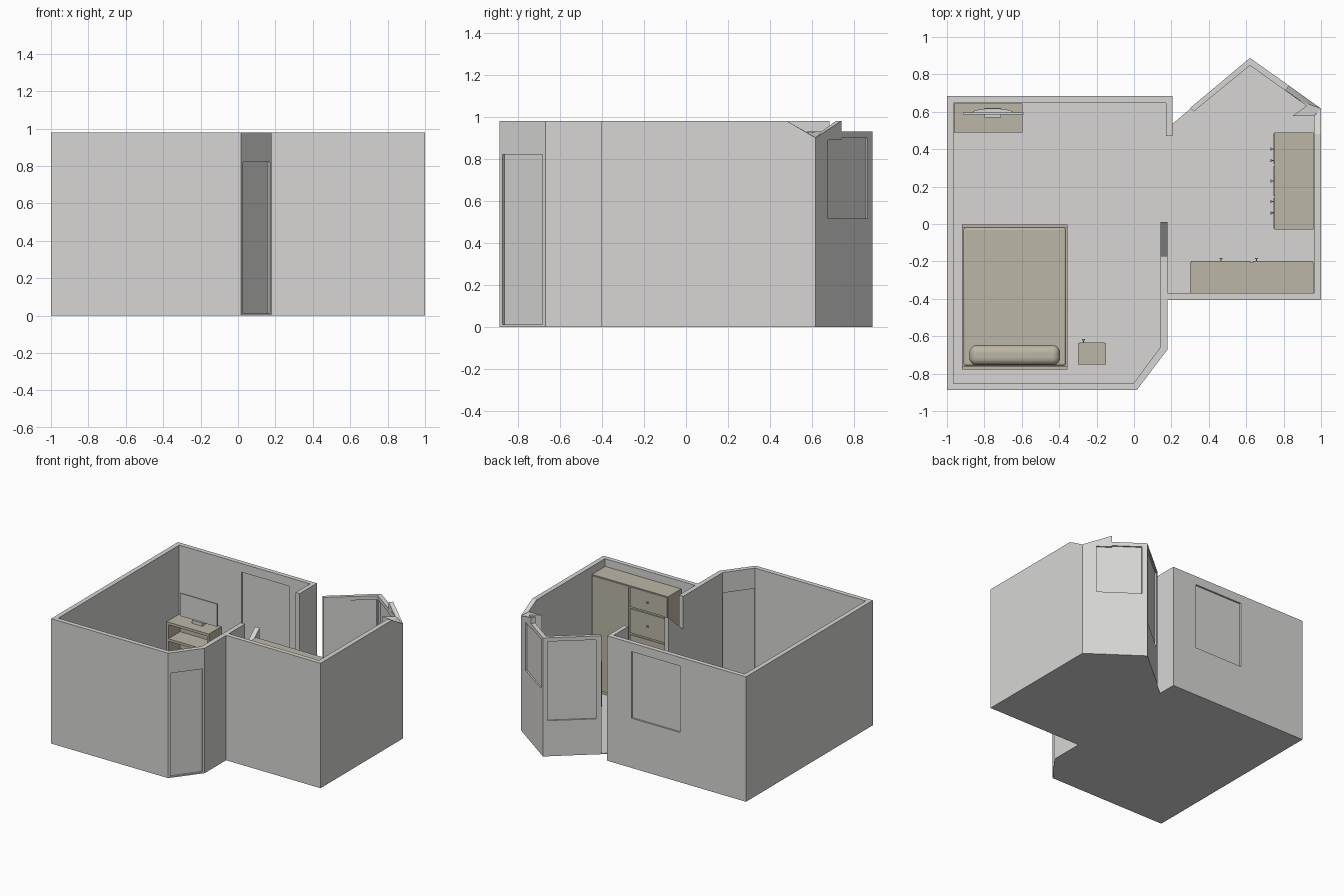
import bpy, bmesh, math
from mathutils import Vector

if "Cube" in bpy.data.objects:
    bpy.data.objects.remove(bpy.data.objects["Cube"])


def material(name, rgb):
    m = bpy.data.materials.new(name)
    m.diffuse_color = (*rgb, 1)
    m.use_nodes = True
    m.node_tree.nodes["Principled BSDF"].inputs["Base Color"].default_value = m.diffuse_color
    return m


GREY = material("wall_grey", (0.68, 0.675, 0.665))
TAN = material("furniture_tan", (0.50, 0.47, 0.385))


def finish(name, bm, mat):
    bmesh.ops.recalc_face_normals(bm, faces=bm.faces)
    me = bpy.data.meshes.new(name)
    bm.to_mesh(me)
    bm.free()
    me.materials.append(mat)
    ob = bpy.data.objects.new(name, me)
    bpy.context.collection.objects.link(ob)
    return ob


def prism(name, pts, z0, z1, mat=GREY):
    """Extruded plan outline; z1 is one height or a height per point."""
    varied = isinstance(z1, (list, tuple))
    tops = z1 if varied else [z1] * len(pts)
    bm = bmesh.new()
    lo = [bm.verts.new((p[0], p[1], z0)) for p in pts]
    hi = [bm.verts.new((p[0], p[1], z)) for p, z in zip(pts, tops)]
    n = len(pts)
    bm.faces.new(lo[::-1])
    top = bm.faces.new(hi)
    for i in range(n):
        j = (i + 1) % n
        bm.faces.new((lo[i], lo[j], hi[j], hi[i]))
    if varied:
        bmesh.ops.triangulate(bm, faces=[top])
    return finish(name, bm, mat)


def box(name, x0, x1, y0, y1, z0, z1, mat=TAN, bevel=0, seg=1):
    ob = prism(name, [(x0, y0), (x1, y0), (x1, y1), (x0, y1)], z0, z1, mat)
    if bevel:
        b = ob.modifiers.new("round", 'BEVEL')
        b.width, b.segments = bevel, seg
        for p in ob.data.polygons:
            p.use_smooth = True
    return ob


def recess(wall, p, q, t0, t1, z0, z1, thick=0.036, depth=0.013):
    """Sink a window or door panel into both faces of a wall running p to q (room on the right)."""
    p, q = Vector(p), Vector(q)
    d = q - p
    n = Vector((d.y, -d.x)).normalized()
    a, b = p + d * t0, p + d * t1
    for o0, o1 in ((-0.02, depth), (thick - depth, thick + 0.02)):
        c = prism("cutter", [a + n * o0, b + n * o0, b + n * o1, a + n * o1], z0, z1)
        c.hide_render = True
        m = wall.modifiers.new("cut", 'BOOLEAN')
        m.object, m.operation, m.solver = c, 'DIFFERENCE', 'EXACT'
        bpy.context.view_layer.objects.active = wall
        bpy.ops.object.modifier_apply(modifier=m.name)
        bpy.data.objects.remove(c)


def knob(name, pos, direction):
    """Stem with a wider disc on its end."""
    d = Vector(direction)
    rot = d.to_track_quat('Z', 'Y').to_matrix().to_4x4()
    bm = bmesh.new()
    for r, dist, h in ((0.003, 0.006, 0.012), (0.008, 0.014, 0.006)):
        res = bmesh.ops.create_cone(bm, cap_ends=True, segments=12, radius1=r, radius2=r, depth=h)
        bmesh.ops.transform(bm, matrix=rot, verts=res["verts"])
        bmesh.ops.translate(bm, vec=Vector(pos) + d * dist, verts=res["verts"])
    return finish(name, bm, TAN)


# Floor
prism("floor", [(-1, .684), (.206, .684), (.206, .535), (.62, .888), (1, .617), (1, -.405),
                (.18, -.405), (.18, -.67), (.015, -.888), (-1, -.888)], 0, 0.006)

# Bedroom walls with a window at the back and a door in the cut corner
bedroom = prism("bedroom_walls", [
    (.206, .47), (.206, .684), (-1, .684), (-1, -.888), (.015, -.888), (.18, -.67), (.18, -.17),
    (.143, -.17), (.143, -.657), (-.003, -.852), (-.964, -.852), (-.964, .648), (.172, .648), (.172, .47)],
    0.001, 0.98)
recess(bedroom, (-1, .684), (.206, .684), .477, .824, .39, .912)
recess(bedroom, (.18, -.67), (.015, -.888), .06, .93, .01, .82)

# Low sloping end of the dividing wall
prism("divider_wall_end", [(.143, -.17), (.18, -.17), (.18, .01), (.143, .01)],
      0.001, [.72, .72, .88, .88])

# Side room walls, with the broken slope near the back corner
prism("side_room_walls", [(.18, -.405), (1, -.405), (1, .48), (.963, .48), (.963, -.37), (.18, -.37)],
      0.001, 0.98)
prism("side_wall_slope", [(.963, .48), (1, .48), (1, .617), (.963, .577)], 0.001, [.98, .98, .90, .925])

# Pointed bay with two windows
bay = prism("bay_walls", [(.30, .62), (.62, .888), (.828, .74), (1, .617), (.96, .577), (.848, .577),
                          (.922, .632), (.62, .848), (.32, .602)], 0.001,
            [.93, .93, .93, .90, .925, .93, .93, .93, .93])
recess(bay, (.30, .62), (.62, .888), .09, .92, .28, .90, .03, .011)
recess(bay, (.62, .888), (1, .617), .085, .786, .515, .90, .031, .011)
prism("bay_peak", [(.828, .74), (1, .617), (.97, .605), (.808, .714)], 0.89, [.98, .90, .90, .98])

# Bed
box("bed_frame", -.92, -.355, -.775, -.005, .04, .14)
box("mattress", -.912, -.363, -.758, -.02, .14, .23, bevel=.012, seg=3)
box("headboard", -.92, -.355, -.778, -.76, .006, .40)
box("footboard", -.92, -.355, -.02, -.002, .006, .22)
box("pillow", -.88, -.395, -.755, -.648, .225, .31, bevel=.04, seg=6)

# Nightstand
box("nightstand", -.30, -.15, -.752, -.637, .006, .22)
for z in (.07, .17):
    box("nightstand_drawer", -.292, -.158, -.637, -.633, z - .042, z + .042)
    knob("nightstand_knob", (-.27, -.633, z), (0, 1, 0))

# Open shelf unit
X0, X1, Y0, Y1 = -.962, -.597, .49, .645
for z in (.03, .16, .29, .42):
    box("shelf_board", X0, X1, Y0, Y1, z, z + .02)
for x in (X0, X1 - .015):
    box("shelf_side", x, x + .015, Y0, Y1, .006, .42)
box("shelf_back", X0, X1, Y1 - .01, Y1, .006, .42)

# Flat screen with curved back and foot
box("screen", -.915, -.592, .585, .596, .462, .64, GREY)
arc = [(-.755 + .11 * math.cos(a), .596 + .022 * math.sin(a)) for a in (math.pi * i / 10 for i in range(11))]
prism("screen_back", arc, .49, .61, GREY)
box("screen_foot", -.80, -.71, .57, .62, .44, .465, GREY)

# Tall wardrobe: one door and a stack of drawers
box("wardrobe", .30, .96, -.37, -.206, .006, .92)
box("wardrobe_door", .637, .955, -.206, -.198, .03, .915)
knob("wardrobe_knob", (.655, -.198, .5), (0, 1, 0))
for z0, z1 in ((.03, .18), (.195, .35), (.365, .54), (.555, .745), (.76, .915)):
    box("wardrobe_drawer", .305, .623, -.206, -.198, z0, z1)
    knob("wardrobe_drawer_knob", (.465, -.198, (z0 + z1) / 2), (0, 1, 0))

# Low dresser along the right wall
box("dresser", .752, .96, -.03, .49, .006, .36)
for y0, y1, ks in ((-.025, .14, (.06, .12)), (.15, .31, (.23,)), (.32, .485, (.34, .40))):
    for z in (.10, .27):
        box("dresser_drawer", .746, .752, y0, y1, z - .078, z + .078)
        for y in ks:
            knob("dresser_knob", (.746, y, z), (-1, 0, 0))

# Keep the edges of rounded parts crisp
bpy.ops.object.select_all(action='DESELECT')
for ob in bpy.data.objects:
    if ob.modifiers:
        ob.select_set(True)
        bpy.context.view_layer.objects.active = ob
bpy.ops.object.shade_smooth_by_angle(angle=math.radians(35))
